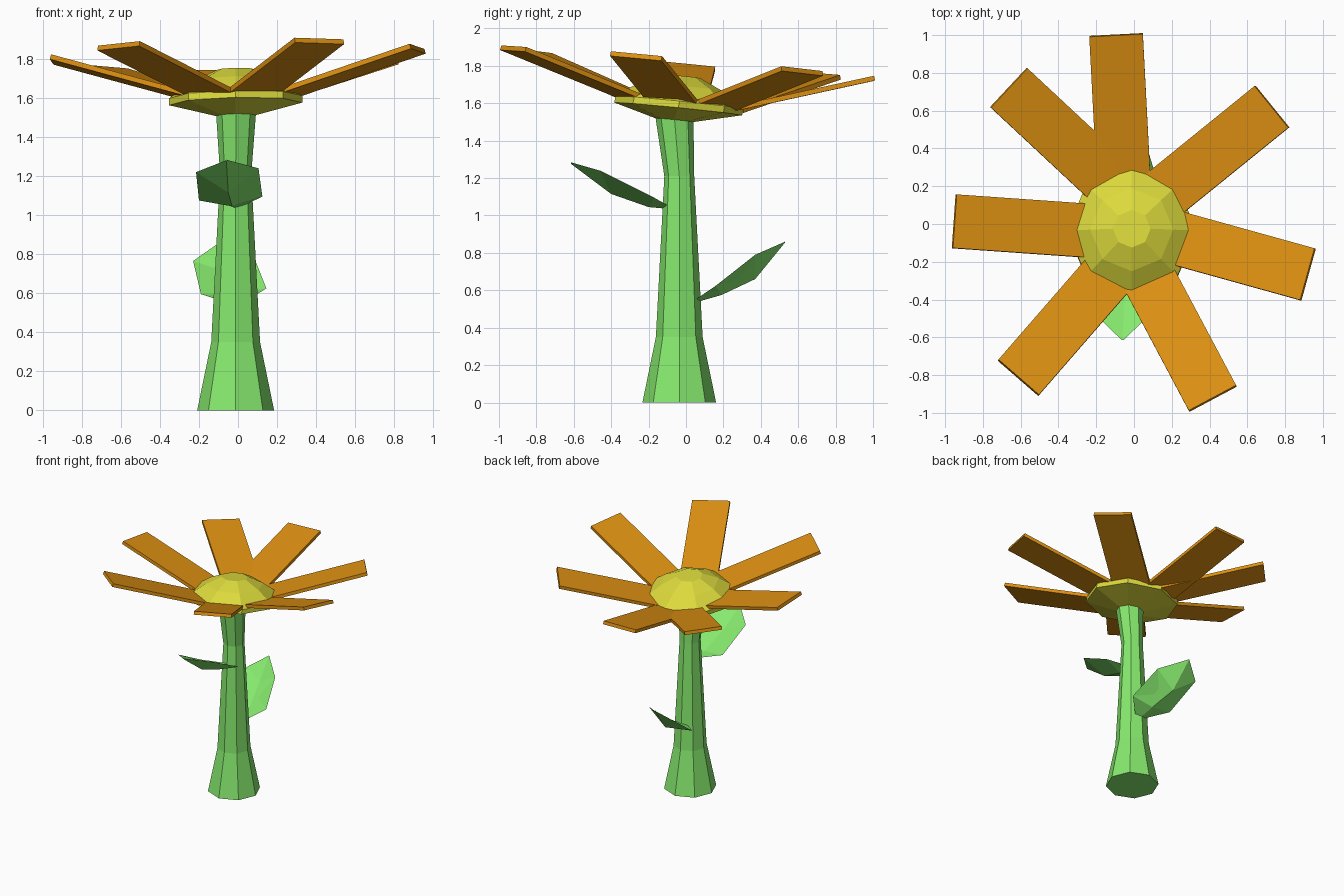
import bpy
from math import sin, cos, pi, radians
from mathutils import Vector

if "Cube" in bpy.data.objects:
    bpy.data.objects.remove(bpy.data.objects["Cube"])

TX, TY = 0.02, -0.10   # slope of the tilted flower head


def material(name, rgb):
    m = bpy.data.materials.new(name)
    m.diffuse_color = (*rgb, 1)
    m.use_nodes = True
    m.node_tree.nodes["Principled BSDF"].inputs["Base Color"].default_value = m.diffuse_color
    return m


GREEN = material("green", (0.24, 0.82, 0.155))
ORANGE = material("orange", (0.72, 0.28, 0.006))
YELLOW = material("yellow", (0.72, 0.70, 0.045))


def loft(name, rings, mat):
    """Skin a list of equal-sized point rings and cap both ends."""
    n = len(rings[0])
    verts = [p for r in rings for p in r]
    faces = [tuple(reversed(range(n))), tuple(range(len(verts) - n, len(verts)))]
    for i in range(len(rings) - 1):
        for j in range(n):
            k = (j + 1) % n
            faces.append((i * n + j, i * n + k, (i + 1) * n + k, (i + 1) * n + j))
    me = bpy.data.meshes.new(name)
    me.from_pydata(verts, [], faces)
    me.materials.append(mat)
    me.validate()
    ob = bpy.data.objects.new(name, me)
    bpy.context.collection.objects.link(ob)
    return ob


def octagon(cx, cy, z, r, tx=0, ty=0):
    pts = []
    for i in range(8):
        x, y = r * cos(i * pi / 4), r * sin(i * pi / 4)
        pts.append((cx + x, cy + y, z + tx * x + ty * y))
    return pts


# Stem
loft("stem", [octagon(-0.012, -0.036, 0, 0.197),
              octagon(-0.012, -0.036, 0.35, 0.125),
              octagon(-0.012, -0.036, 1.21, 0.08),
              octagon(-0.01, -0.062, 1.52, 0.102, TX, TY)], GREEN)

# Flower head: dish, thin rim and faceted dome
head = [(-0.062, 1.51, 0.102), (-0.042, 1.57, 0.342), (-0.034, 1.605, 0.342),
        (-0.03, 1.69, 0.22), (-0.025, 1.745, 0.10)]
loft("flower_head", [octagon(-0.012, y, z, r, TX, TY) for y, z, r in head], YELLOW)

# Petals: outer end centre (x, y, z of top) and heading in degrees
petals = [(-0.095, 0.998, 1.745, 93), (0.727, 0.62, 1.785, 39),
          (0.917, -0.265, 1.865, -15.5), (0.415, -0.92, 1.905, -62),
          (-0.61, -0.81, 1.88, -131), (-0.948, 0.015, 1.81, 176),
          (-0.66, 0.72, 1.76, 137)]
for i, (x, y, z, deg) in enumerate(petals):
    a = radians(deg)
    d = Vector((cos(a), sin(a), 0))
    w = Vector((-sin(a), cos(a), 0)) * 0.142
    w.z = TX * w.x + TY * w.y
    outer = Vector((x, y, z))
    inner = outer - d * 0.76
    inner.z = 1.605 + TX * inner.x + TY * inner.y
    t = (outer - inner).cross(w).normalized() * 0.026
    loft(f"petal_{i + 1}", [[p - w, p + w, p + w - t, p - w - t]
                            for p in (inner, outer)], ORANGE)


# Leaves: keeled cross-sections running from the stem to a pointed tip
def leaf(name, base, sections, tip):
    rings = [[(base[0] - 0.04, base[1], base[2] + 0.015), base,
              (base[0] + 0.04, base[1], base[2] + 0.015),
              (base[0], base[1], base[2] + 0.02)]]
    for left, keel, right in sections:
        mid = (Vector(left) + Vector(right)) / 2
        rings.append([left, keel, right, Vector(keel).lerp(mid, 0.45)])
    t = Vector(tip)
    rings.append([t + Vector(o) * 0.004 for o in
                  ((-1, 0, 0), (0, 0, -1), (1, 0, 0), (0, 0, 1))])
    ob = loft(name, rings, GREEN)
    return ob


front_leaf = leaf("front_leaf", (-0.01, -0.09, 1.035),
                  [((-0.20, -0.19, 1.075), (-0.03, -0.20, 1.045), (0.125, -0.17, 1.095)),
                   ((-0.215, -0.47, 1.22), (-0.05, -0.40, 1.115), (0.105, -0.46, 1.24))],
                  (-0.06, -0.615, 1.28))
back_leaf = leaf("back_leaf", (-0.01, 0.05, 0.535),
                 [((-0.19, 0.19, 0.595), (-0.02, 0.19, 0.575), (0.145, 0.16, 0.625)),
                  ((-0.23, 0.44, 0.765), (-0.07, 0.37, 0.66), (0.08, 0.37, 0.79))],
                 (-0.09, 0.53, 0.86))

# Make all face normals point outward
import bmesh
for ob in bpy.context.collection.objects:
    bm = bmesh.new()
    bm.from_mesh(ob.data)
    bmesh.ops.recalc_face_normals(bm, faces=bm.faces)
    bm.to_mesh(ob.data)
    bm.free()
